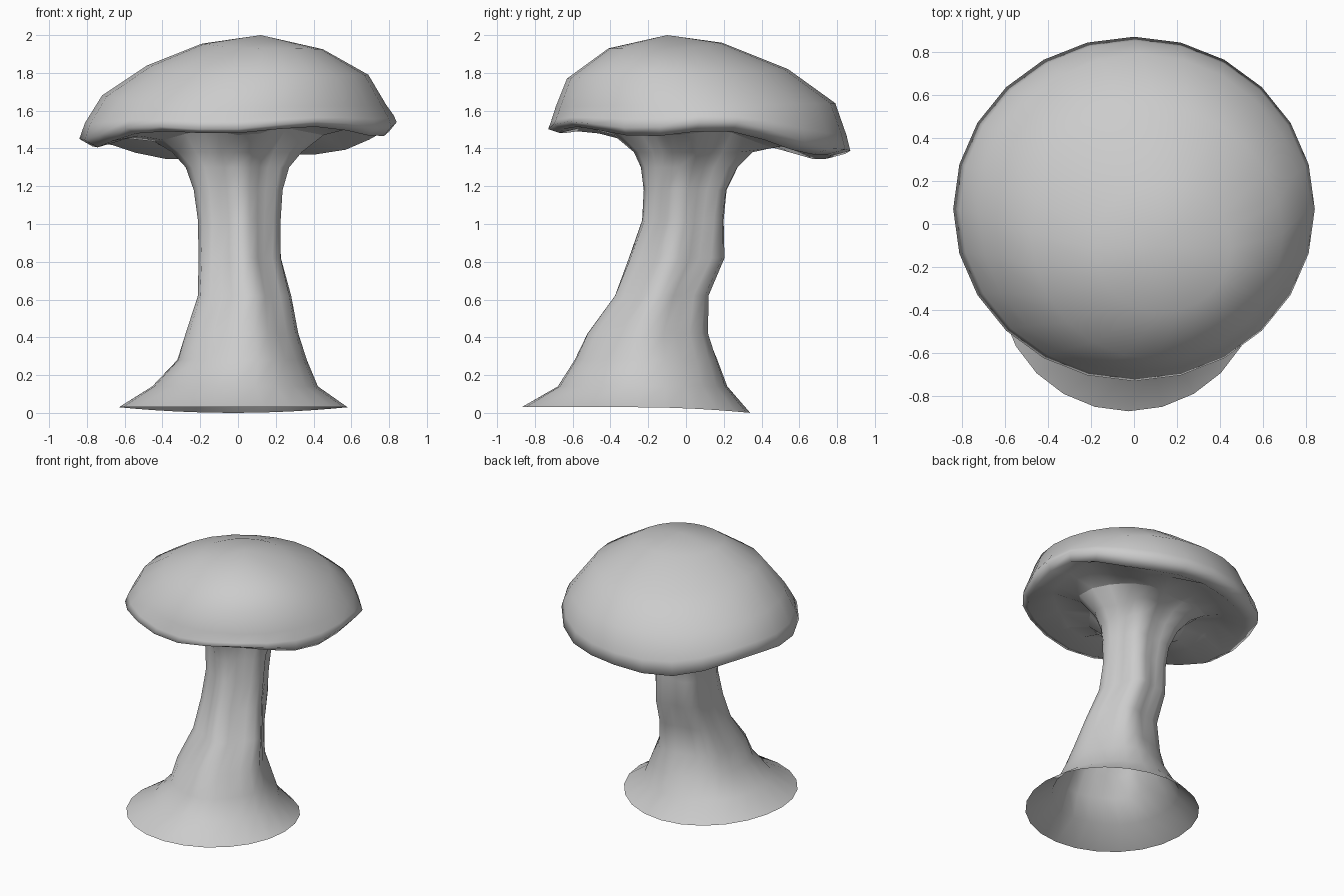
import bpy, bmesh, math

if "Cube" in bpy.data.objects:
    bpy.data.objects.remove(bpy.data.objects["Cube"])

SIDES = 24


def ring(bm, left, right, front, back, ripple=0.0, dip=0.0, twist=0.0):
    """Oval loop through four points: left/right are (x, z), front/back are (y, z)."""
    cx, rx = (left[0] + right[0]) / 2, (right[0] - left[0]) / 2
    cy, ry = (front[0] + back[0]) / 2, (back[0] - front[0]) / 2
    verts = []
    for i in range(SIDES):
        a = math.tau * i / SIDES
        c, s = math.cos(a), math.sin(a)
        wave = math.cos(5 * a + twist)
        k = 1 + ripple * (wave - 0.3)
        # height blends between the four compass points
        zx = right[1] if c > 0 else left[1]
        zy = back[1] if s > 0 else front[1]
        z = zx * c * c + zy * s * s - dip * wave
        verts.append(bm.verts.new((cx + rx * c * k, cy + ry * s * k, z)))
    return verts


def loft(name, rings, apex=None):
    """Skin a stack of loops, optionally closed with a point on top."""
    bm = bmesh.new()
    loops = [ring(bm, *r) for r in rings]
    for lo, hi in zip(loops, loops[1:]):
        for i in range(SIDES):
            j = (i + 1) % SIDES
            bm.faces.new((lo[i], lo[j], hi[j], hi[i]))
    if apex:
        tip = bm.verts.new(apex)
        for i in range(SIDES):
            bm.faces.new((loops[-1][i], loops[-1][(i + 1) % SIDES], tip))
    for f in bm.faces:
        f.smooth = True
    mesh = bpy.data.meshes.new(name)
    bm.to_mesh(mesh)
    bm.free()
    obj = bpy.data.objects.new(name, mesh)
    bpy.context.collection.objects.link(obj)
    return obj


# Loop where the flared stem meets the cap underside
collar = ((-0.43, 1.45), (0.43, 1.49), (-0.35, 1.49), (0.48, 1.40), 0.13, 0.02, 1.2)

# Stem: z, x range, y range, ripple, twist
stem_profile = [
    (0.14, -0.46, 0.42, -0.68, 0.22, 0.01, 0.0),
    (0.28, -0.33, 0.36, -0.59, 0.17, 0.02, 0.2),
    (0.42, -0.29, 0.31, -0.52, 0.12, 0.05, 0.4),
    (0.62, -0.22, 0.27, -0.37, 0.12, 0.09, 0.6),
    (0.82, -0.21, 0.22, -0.29, 0.21, 0.10, 0.9),
    (1.02, -0.21, 0.22, -0.22, 0.21, 0.09, 1.2),
    (1.18, -0.23, 0.23, -0.21, 0.23, 0.09, 1.4),
    (1.30, -0.27, 0.26, -0.22, 0.29, 0.11, 1.3),
    (1.38, -0.34, 0.32, -0.25, 0.37, 0.13, 1.2),
]
# Spreading foot, open underneath
foot = ((-0.63, 0.03), (0.58, 0.03), (-0.87, 0.03), (0.34, 0.0))
stem_rings = [foot]
for z, x0, x1, y0, y1, rip, tw in stem_profile:
    stem_rings.append(((x0, z), (x1, z), (y0, z), (y1, z), rip, 0.0, tw))
loft("stem", stem_rings + [collar])

# Cap: hollow rippled underside, wavy rolled rim, lopsided dome
cap_rings = [
    collar,
    ((-0.60, 1.48), (0.62, 1.55), (-0.53, 1.55), (0.62, 1.43), 0.02, 0.04, 1.2),
    ((-0.77, 1.42), (0.80, 1.48), (-0.67, 1.50), (0.77, 1.345), 0, -0.02, 5.2),
    ((-0.84, 1.46), (0.84, 1.53), (-0.73, 1.52), (0.87, 1.37), 0, -0.02, 5.2),
    ((-0.81, 1.54), (0.825, 1.57), (-0.715, 1.55), (0.85, 1.46), 0, -0.01, 5.2),
    ((-0.72, 1.68), (0.785, 1.63), (-0.69, 1.62), (0.79, 1.64)),
    ((-0.48, 1.84), (0.69, 1.79), (-0.63, 1.77), (0.54, 1.82)),
    ((-0.19, 1.955), (0.45, 1.925), (-0.41, 1.93), (0.19, 1.96)),
]
loft("cap", cap_rings, apex=(0.12, -0.10, 2.0))
